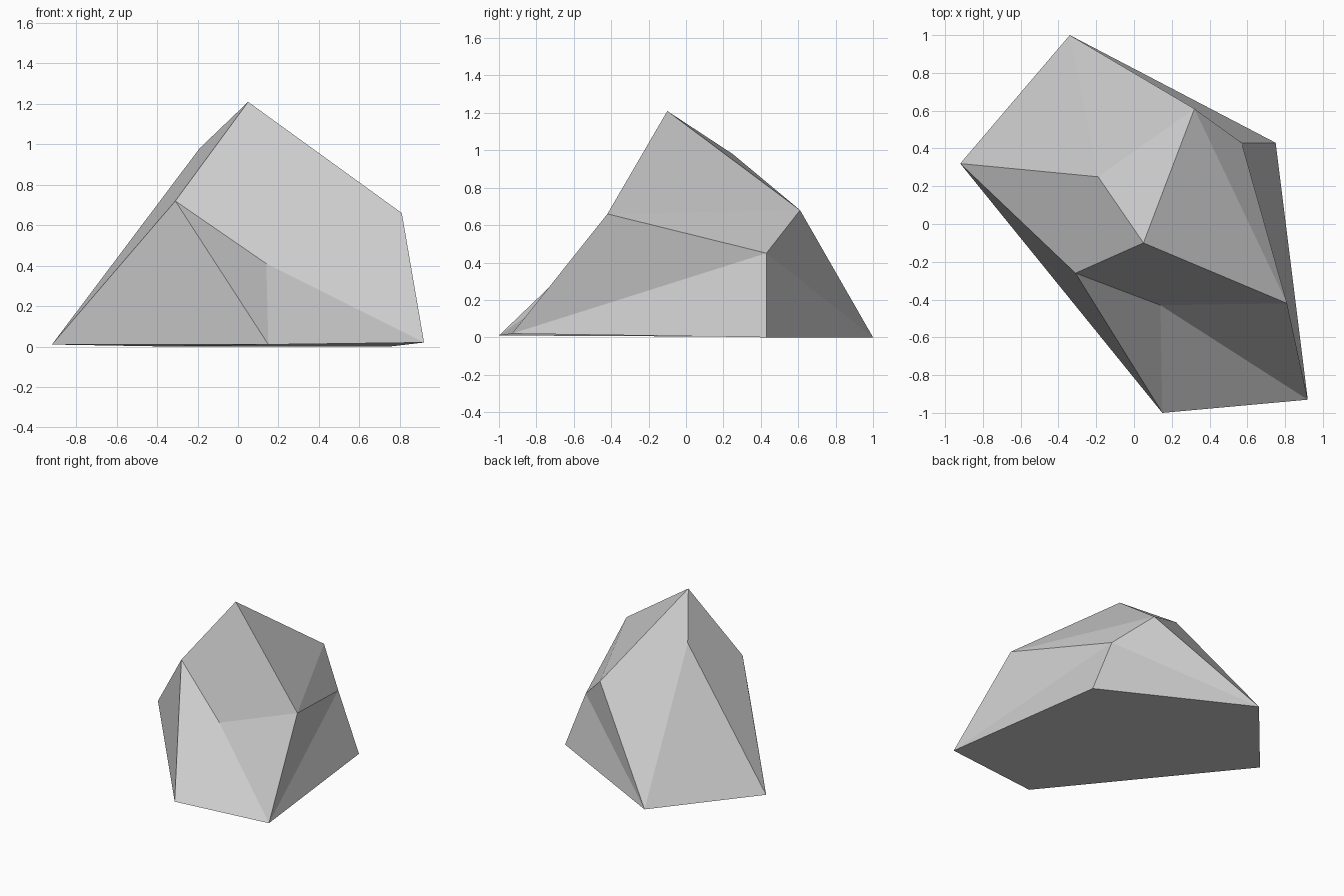
import bpy
import bmesh

default_cube = bpy.data.objects.get("Cube")
if default_cube:
    bpy.data.objects.remove(default_cube, do_unlink=True)


def flat_material(name, colour):
    material = bpy.data.materials.new(name)
    material.use_nodes = True
    material.diffuse_color = colour
    material.node_tree.nodes["Principled BSDF"].inputs["Base Color"].default_value = colour
    return material


# Corners of the boulder: ground outline, waist and peak
corners = {
    "ground_left": (-0.92, 0.32, 0.01),
    "ground_back": (-0.34, 1.0, 0.0),
    "ground_side": (0.75, 0.43, 0.0),
    "ground_toe": (0.92, -0.93, 0.02),
    "ground_front": (0.15, -1.0, 0.01),
    "brow": (-0.31, -0.26, 0.72),
    "dent": (0.14, -0.43, 0.41),
    "shoulder": (0.81, -0.42, 0.66),
    "side_ledge": (0.57, 0.43, 0.45),
    "back_ridge": (0.32, 0.61, 0.68),
    "crest": (-0.19, 0.25, 0.98),
    "peak": (0.05, -0.1, 1.21),
}

# Facets of the boulder, front first, then sides, back and base
facets = [
    "brow dent shoulder peak",
    "dent ground_toe shoulder",
    "dent ground_front ground_toe",
    "brow ground_front dent",
    "ground_left ground_front brow",
    "ground_left brow peak crest",
    "shoulder ground_toe side_ledge",
    "side_ledge ground_toe ground_side",
    "peak shoulder back_ridge",
    "shoulder side_ledge back_ridge",
    "peak back_ridge crest",
    "crest back_ridge ground_back",
    "crest ground_back ground_left",
    "back_ridge side_ledge ground_back",
    "side_ledge ground_side ground_back",
    "ground_left ground_back ground_side ground_toe ground_front",
]

bm = bmesh.new()
points = {name: bm.verts.new(position) for name, position in corners.items()}
for facet in facets:
    bm.faces.new([points[name] for name in facet.split()])
bmesh.ops.recalc_face_normals(bm, faces=bm.faces)

mesh = bpy.data.meshes.new("boulder")
bm.to_mesh(mesh)
bm.free()
mesh.materials.append(flat_material("stone grey", (0.6, 0.6, 0.6, 1.0)))
boulder = bpy.data.objects.new("boulder", mesh)
bpy.context.collection.objects.link(boulder)
